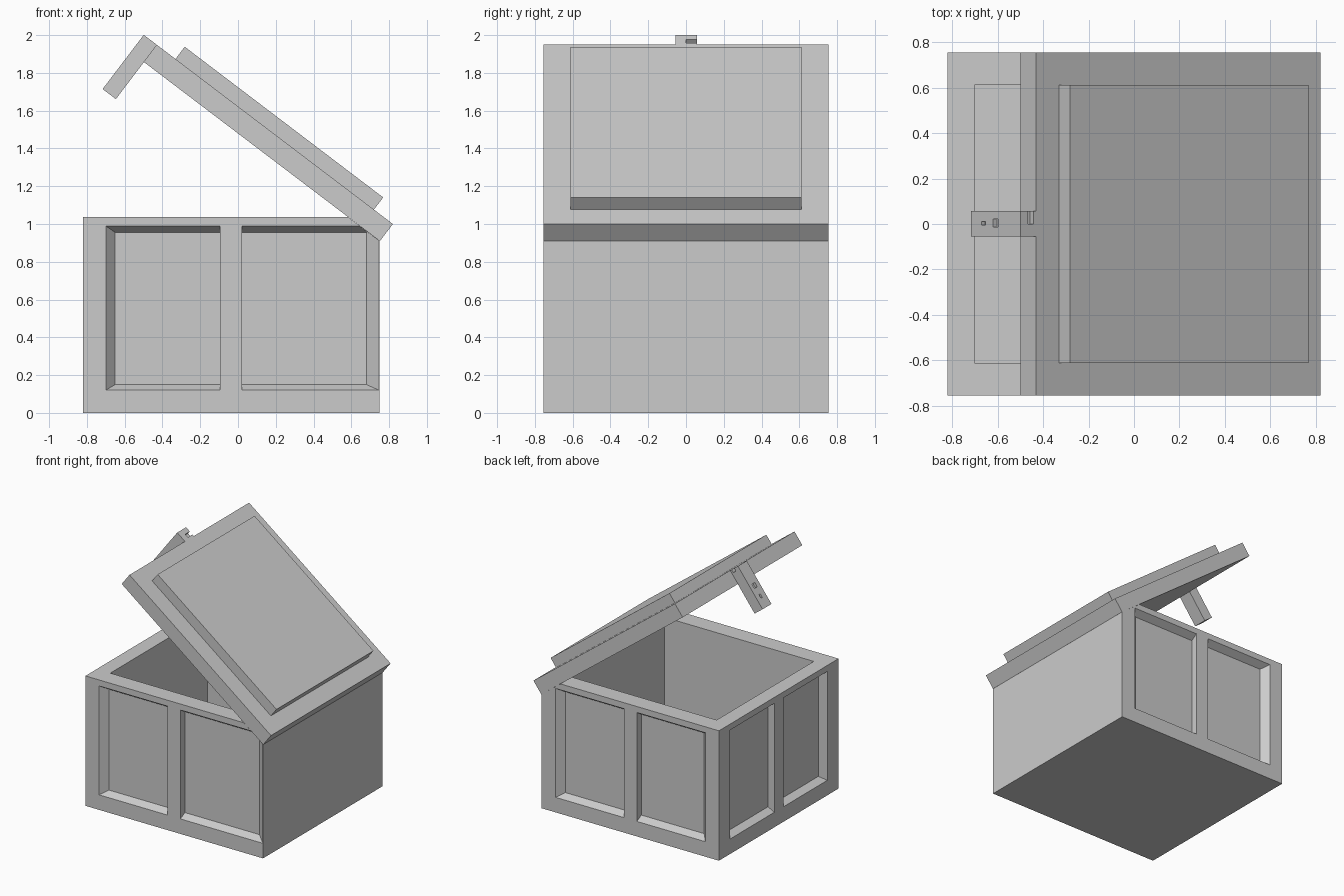
import bpy, bmesh, math
from mathutils import Matrix, Vector

if "Cube" in bpy.data.objects:
    bpy.data.objects.remove(bpy.data.objects["Cube"])


def make(name, solids, matrix=None):
    """One object from a list of convex point sets."""
    bm = bmesh.new()
    for pts in solids:
        vs = [bm.verts.new(p) for p in pts]
        bmesh.ops.convex_hull(bm, input=vs)
    bmesh.ops.dissolve_limit(bm, angle_limit=0.01, verts=bm.verts[:], edges=bm.edges[:])
    bmesh.ops.recalc_face_normals(bm, faces=bm.faces[:])
    me = bpy.data.meshes.new(name)
    bm.to_mesh(me)
    bm.free()
    ob = bpy.data.objects.new(name, me)
    bpy.context.collection.objects.link(ob)
    if matrix:
        ob.matrix_world = matrix
    return ob


def box(x0, x1, y0, y1, z0, z1):
    return [(x, y, z) for x in (x0, x1) for y in (y0, y1) for z in (z0, z1)]


def cut(target, cutter):
    m = target.modifiers.new("cut", 'BOOLEAN')
    m.operation, m.object, m.solver = 'DIFFERENCE', cutter, 'EXACT'
    cutter.hide_render = True
    cutter.hide_set(True)


W, D = 0.755, 0.055          # half depth of chest, recess depth
Z0, Z1 = 0.12, 0.99          # recess height range


def recess(a0, a1, ba, bb, place):
    """Bevelled recess; ba/bb are bevel widths at each end."""
    pts = []
    for depth, k in ((-0.05, 0), (0, 0), (D, 1)):
        for a in (a0 + k * ba, a1 - k * bb):
            for z in (Z0 + k * 0.03, Z1 - k * 0.035):
                pts.append(place(a, depth, z))
    return pts


front = lambda a, d, z: (a, -W + d, z)
back = lambda a, d, z: (a, W - d, z)
left = lambda a, d, z: (-0.82 + d, a, z)

# Chest body, back top edge sloped to meet the open lid
profile = [(-0.82, 0), (0.75, 0), (0.75, 0.91), (0.58, 1.038), (-0.82, 1.038)]
body = make("chest_body", [[(x, y, z) for x, z in profile for y in (-W, W)]])

# Side recesses and hollow interior
cut(body, make("chest_cutter", [
    recess(-0.70, -0.095, 0.05, 0, front),
    recess(0.02, 0.747, 0, 0.067, front),
    recess(-0.70, -0.095, 0.05, 0, back),
    recess(0.02, 0.625, 0, 0.05, back),
    recess(-0.613, -0.057, 0.035, 0, left),
    recess(0.057, 0.613, 0, 0.035, left),
    box(-0.70, 0.62, -0.613, 0.613, 0.12, 1.3),
]))

# Open lid and raised top panel, in hinge space
hinge = Matrix.Translation((0.82, 0, 1.0)) @ Matrix.Rotation(math.radians(37.2), 4, 'Y')
make("lid", [box(-1.57, 0, -W, W, -0.114, 0)], hinge)
make("lid_panel", [box(-1.445, -0.126, -0.612, 0.612, -0.01, 0.081)], hinge)

# Latch with keyhole and top notch
latch = make("latch", [box(-1.656, -1.568, -0.055, 0.057, -0.36, 0)], hinge)
cut(latch, make("latch_cutter", [
    box(-1.70, -1.635, -0.014, 0.022, -0.20, -0.165),
    box(-1.70, -1.635, -0.005, 0.012, -0.285, -0.255),
    box(-1.615, -1.585, 0.0, 0.08, -0.025, 0.05),
], hinge))
